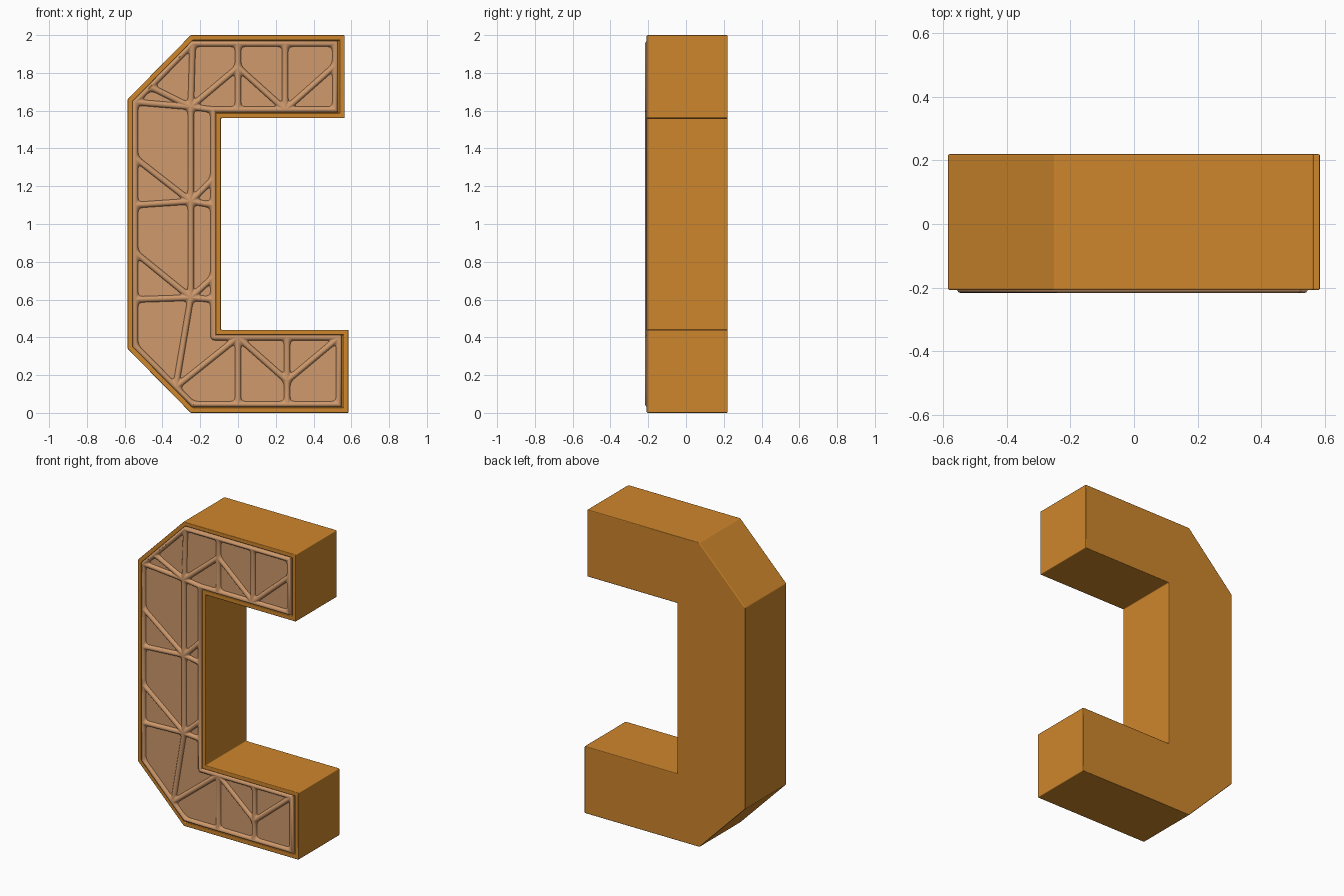
import bpy, bmesh
from mathutils import Vector

if "Cube" in bpy.data.objects:
    bpy.data.objects.remove(bpy.data.objects["Cube"])


def offset(pts, d):
    """Move a counter-clockwise outline inward by d with mitred corners."""
    out = []
    for k, p in enumerate(pts):
        e1 = (p - pts[k - 1]).normalized()
        e2 = (pts[(k + 1) % len(pts)] - p).normalized()
        n1, n2 = Vector((-e1.y, e1.x)), Vector((-e2.y, e2.x))
        out.append(p + (n1 + n2) * d / (1 + n1.dot(n2)))
    return out


def rounded(pts, r):
    """Replace every corner by a four-point curve."""
    out = []
    for k, p in enumerate(pts):
        a, b = pts[k - 1] - p, pts[(k + 1) % len(pts)] - p
        a = p + a.normalized() * min(r, 0.4 * a.length)
        b = p + b.normalized() * min(r, 0.4 * b.length)
        for t in (0, 1 / 3, 2 / 3, 1):
            out.append(a * (1 - t) ** 2 + p * 2 * t * (1 - t) + b * t * t)
    return out


def loft(bm, rings, cap_start=False, cap_end=False):
    """Skin a series of (outline, y) rings."""
    loops = [[bm.verts.new((p.x, y, p.y)) for p in pts] for pts, y in rings]
    for a, b in zip(loops, loops[1:]):
        for k in range(len(a)):
            j = (k + 1) % len(a)
            bm.faces.new((a[k], a[j], b[j], b[k]))
    if cap_start:
        bm.faces.new(loops[0][::-1])
    if cap_end:
        bm.faces.new(loops[-1])


def finish(bm, name, color):
    mesh = bpy.data.meshes.new(name)
    bm.to_mesh(mesh)
    bm.free()
    obj = bpy.data.objects.new(name, mesh)
    bpy.context.collection.objects.link(obj)
    mat = bpy.data.materials.new(name + "_color")
    mat.diffuse_color = color
    mat.use_nodes = True
    mat.node_tree.nodes["Principled BSDF"].inputs["Base Color"].default_value = mat.diffuse_color
    mesh.materials.append(mat)
    for poly in mesh.polygons:
        poly.use_smooth = True
    return obj


# Body: C-shaped block with a shallow pocket in the front
outline = [Vector(p) for p in (
    (-0.25, 0), (0.585, 0), (0.585, 0.44), (-0.09, 0.44), (-0.09, 1.56),
    (0.565, 1.56), (0.565, 2), (-0.25, 2), (-0.585, 1.66), (-0.585, 0.34))]
pocket = offset(outline, 0.027)
bm = bmesh.new()
loft(bm, [(outline, 0.22), (outline, -0.208), (pocket, -0.208), (pocket, -0.195)],
     True, True)
body = finish(bm, "body", (0.62, 0.24, 0.025, 1))
bevel = body.modifiers.new("soft_edges", 'BEVEL')
bevel.width = 0.005
bevel.segments = 2
bevel.harden_normals = True

# Rib network: junction points and the cells between them
nodes = {
    'A': (-0.24, 0.045), 'B': (0, 0.045), 'C': (0.26, 0.045), 'D': (0.535, 0.045),
    'E': (0.535, 0.4), 'F': (0.26, 0.4), 'G': (0, 0.4), 'H': (-0.13, 0.4),
    'I': (-0.13, 0.6), 'J': (-0.13, 0.72), 'K': (-0.13, 1.1), 'L': (-0.13, 1.24),
    'M': (-0.13, 1.605), 'N': (0, 1.605), 'O': (0.25, 1.605), 'P': (0.515, 1.605),
    'Q': (0.515, 1.84), 'R': (0.515, 1.955), 'S': (0.25, 1.955), 'T': (0, 1.955),
    'U': (-0.24, 1.955), 'V': (-0.465, 1.726), 'W': (-0.545, 1.645),
    'X': (-0.545, 1.35), 'Y': (-0.545, 1.1), 'Z': (-0.545, 0.85),
    'a': (-0.545, 0.6), 'b': (-0.545, 0.355), 'c': (-0.33, 0.136),
    'd': (-0.25, 0.61), 'e': (-0.25, 1.12), 'f': (-0.25, 1.62),
    'g': (0, 1.83), 'i': (0.26, 0.17)}
cells = ("ABGc BCiG iFG CDEi iEF cGHId bcda adZ dIJ ZdeY dJKe YeX eKL XefW "
         "eLMf WfV VfU fMNg fgTU NOg gOST OPQ OQRS").split()


def points(names):
    return [Vector(nodes[n]) for n in names]


bm = bmesh.new()
# Each cell falls from the rib crest to a flat, round-cornered floor
for cell in cells:
    pts = points(cell)
    rings = [([p for p in pts for _ in range(4)], -0.217)]
    for d, y, r in ((0.007, -0.215, 0.012), (0.013, -0.209, 0.02), (0.016, -0.199, 0.025)):
        rings.append((rounded(offset(pts, d), r), y))
    loft(bm, rings, cap_end=True)
# Outer slope of the frame rib
frame = points("ADEHMPRUWb")
loft(bm, [(offset(frame, d), y) for d, y in
          ((-0.014, -0.195), (-0.012, -0.208), (-0.007, -0.215), (0, -0.217))])
bmesh.ops.remove_doubles(bm, verts=bm.verts, dist=0.0002)
panel = finish(bm, "ribbed_panel", (0.62, 0.32, 0.15, 1))
bpy.context.view_layer.objects.active = panel
panel.select_set(True)
bpy.ops.object.shade_smooth_by_angle(angle=0.7)
